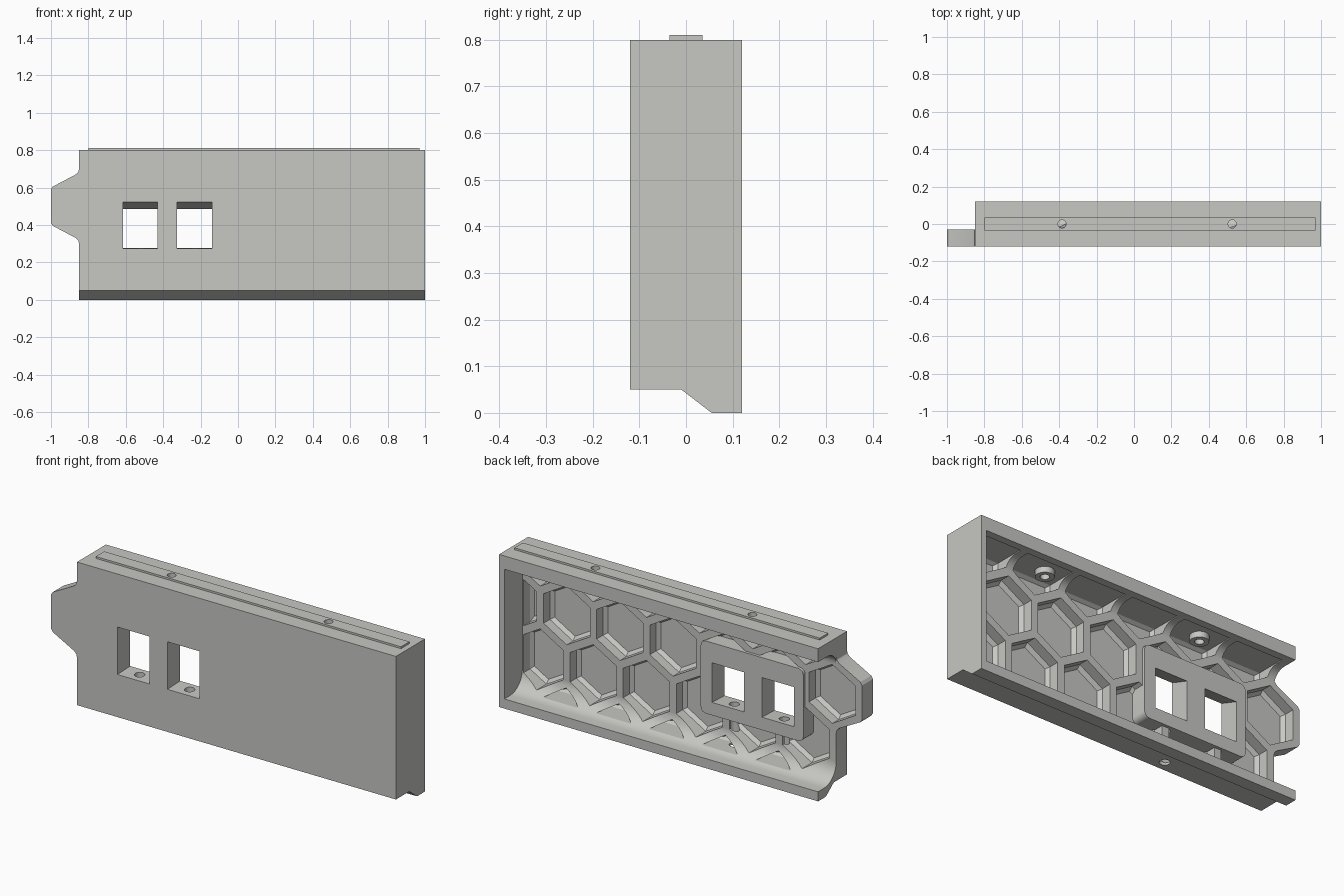
import bpy, bmesh, math
from mathutils import Vector

if "Cube" in bpy.data.objects:
    bpy.data.objects.remove(bpy.data.objects["Cube"])

grey = bpy.data.materials.new("warm_grey")
grey.diffuse_color = (0.57, 0.57, 0.545, 1)
grey.use_nodes = True
grey.node_tree.nodes["Principled BSDF"].inputs["Base Color"].default_value = grey.diffuse_color


def make(name, bm):
    bmesh.ops.recalc_face_normals(bm, faces=bm.faces)
    me = bpy.data.meshes.new(name)
    bm.to_mesh(me)
    bm.free()
    me.materials.append(grey)
    ob = bpy.data.objects.new(name, me)
    bpy.context.collection.objects.link(ob)
    return ob


def prism(name, axis, pts, a, b):
    """Extrude a 2D outline along one axis from a to b."""
    put = {"x": lambda p, t: (t, p[0], p[1]),
           "y": lambda p, t: (p[0], t, p[1]),
           "z": lambda p, t: (p[0], p[1], t)}[axis]
    bm = bmesh.new()
    lo, hi = [[bm.verts.new(put(p, t)) for p in pts] for t in (a, b)]
    bm.faces.new(lo)
    bm.faces.new(hi)
    n = len(pts)
    for i in range(n):
        j = (i + 1) % n
        bm.faces.new((lo[i], lo[j], hi[j], hi[i]))
    return make(name, bm)


def arc(cx, cy, r, a0, a1, n=8):
    return [(cx + r * math.cos(math.radians(a0 + (a1 - a0) * i / n)),
             cy + r * math.sin(math.radians(a0 + (a1 - a0) * i / n))) for i in range(n + 1)]


def rounded(x0, x1, z0, z1, r):
    return (arc(x1 - r, z1 - r, r, 0, 90, 5) + arc(x0 + r, z1 - r, r, 90, 180, 5)
            + arc(x0 + r, z0 + r, r, 180, 270, 5) + arc(x1 - r, z0 + r, r, 270, 360, 5))


def combine(target, other, op):
    m = target.modifiers.new(op, "BOOLEAN")
    m.operation, m.solver, m.object = op, "EXACT", other
    bpy.context.view_layer.objects.active = target
    bpy.ops.object.modifier_apply(modifier=m.name)
    bpy.data.objects.remove(other)


def clip(pts, axis, limit, keep):
    """Keep the part of a convex outline on one side of a limit."""
    out = []
    for i, p in enumerate(pts):
        q = pts[(i + 1) % len(pts)]
        dp, dq = (p[axis] - limit) * keep, (q[axis] - limit) * keep
        if dp >= 0:
            out.append(p)
        if dp * dq < 0:
            t = dp / (dp - dq)
            out.append((p[0] + (q[0] - p[0]) * t, p[1] + (q[1] - p[1]) * t))
    return out


def cell_outline(cx, cz, half, inset):
    r = half / math.cos(math.pi / 6)
    pts = [(cx + r * math.cos(math.radians(30 + 60 * i)),
            cz + r * math.sin(math.radians(30 + 60 * i))) for i in range(6)]
    pts = clip(pts, 1, 0.062 + inset, 1)
    pts = clip(pts, 1, 0.735 - inset, -1)
    return clip(pts, 0, 0.962 - inset, -1)


# Outer block with the stepped lower edge
wall = prism("wall_module", "x", [(-0.12, 0.05), (-0.01, 0.05), (0.055, 0), (0.12, 0),
                                  (0.12, 0.8), (-0.12, 0.8)], -0.85, 1)

# Cavity open to the back and the left end, with rounded inner corners
cavity = prism("cavity", "x",
               [(0.3, 0.05)] + arc(0.07, 0.15, 0.10, 270, 180)
               + arc(0.04, 0.66, 0.07, 180, 90) + [(0.3, 0.73)], -1.2, 0.97)
combine(wall, cavity, "DIFFERENCE")

# Six-sided end tab
tab = prism("end_tab", "y", [(-0.7, 0.3), (-0.85, 0.3), (-0.853, 0.315), (-0.867, 0.33),
                             (-0.99, 0.395), (-1, 0.41), (-1, 0.59), (-0.99, 0.605),
                             (-0.867, 0.67), (-0.853, 0.685), (-0.85, 0.7), (-0.7, 0.7)],
            -0.12, -0.03)
combine(wall, tab, "UNION")

# Honeycomb pockets
bm = bmesh.new()
PITCH_X, PITCH_Z = 0.308, 0.267
for row in range(-2, 2):
    for k in range(7):
        cx = -0.827 + PITCH_X * (k + 0.5 * (row % 2))
        cz = 0.5 + PITCH_Z * row
        if row == -2 and k == 0:
            continue
        rim = cell_outline(cx, cz, 0.134, 0)
        floor = cell_outline(cx, cz, 0.118, 0.012)
        if len(rim) < 3 or len(floor) < 3:
            continue
        verts = [bm.verts.new((x, y, z)) for loop, y in ((rim, 0.08), (rim, -0.082), (floor, -0.1))
                 for x, z in loop]
        res = bmesh.ops.convex_hull(bm, input=verts)
        spare = [v for v in verts if v.is_valid and not v.link_faces]
        bmesh.ops.delete(bm, geom=spare, context="VERTS")
bmesh.ops.dissolve_limit(bm, angle_limit=0.01, verts=bm.verts, edges=bm.edges)
combine(wall, make("pockets", bm), "DIFFERENCE")

# Block around the two openings
combine(wall, prism("opening_block", "y", rounded(-0.67, -0.075, 0.21, 0.59, 0.03),
                    -0.11, -0.015), "UNION")

# Openings with a sloping ceiling
for x0, x1 in ((-0.615, -0.43), (-0.325, -0.14)):
    cut = prism("opening", "x", [(-0.15, 0.272), (0.05, 0.28), (0.05, 0.485),
                                 (-0.015, 0.485), (-0.12, 0.522), (-0.15, 0.522)], x0, x1)
    combine(wall, cut, "DIFFERENCE")

# Raised top strip, bosses and holes
strip = [(-0.8, -0.035), (0.97, -0.035), (0.97, 0.035), (-0.8, 0.035)]
combine(wall, prism("top_strip", "z", strip, 0.79, 0.81), "UNION")
for x in (-0.385, 0.525):
    combine(wall, prism("boss", "z", arc(x, 0, 0.045, 0, 337.5, 15), 0.705, 0.77), "UNION")
    combine(wall, prism("hole", "z", arc(x, 0, 0.022, 0, 337.5, 15), 0.6, 0.9), "DIFFERENCE")

# Vertical holes below the openings
for x, z0 in ((-0.235, -0.1), (-0.525, 0.12)):
    combine(wall, prism("lower_hole", "z", arc(x, -0.065, 0.025, 0, 337.5, 15), z0, 0.3),
            "DIFFERENCE")

bpy.ops.object.select_all(action="DESELECT")
wall.select_set(True)
bpy.context.view_layer.objects.active = wall
bpy.ops.object.shade_smooth_by_angle(angle=math.radians(25))
